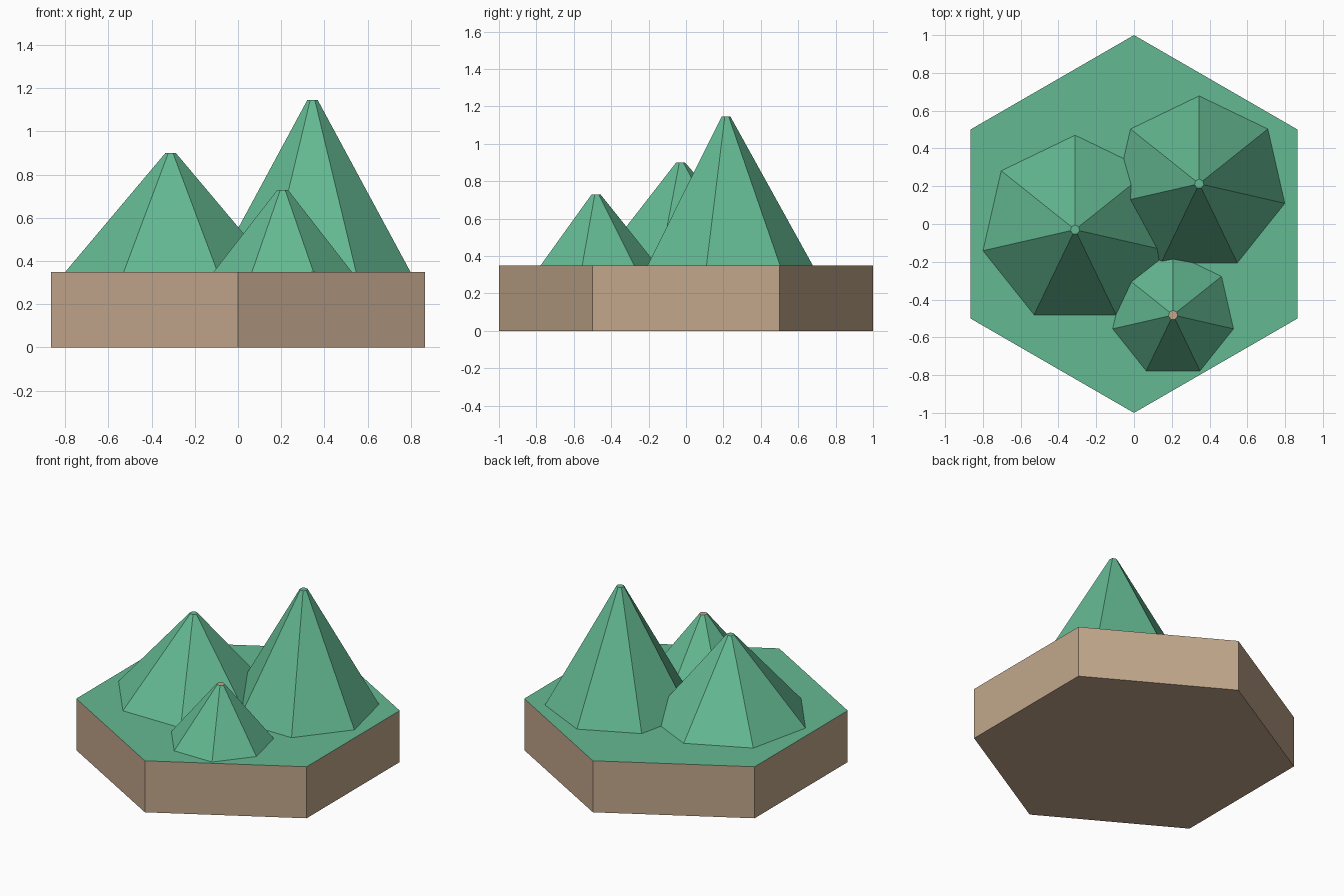
import bpy, bmesh, math

if "Cube" in bpy.data.objects:
    bpy.data.objects.remove(bpy.data.objects["Cube"])


def material(name, color):
    m = bpy.data.materials.new(name)
    m.diffuse_color = (*color, 1)
    m.use_nodes = True
    m.node_tree.nodes["Principled BSDF"].inputs["Base Color"].default_value = m.diffuse_color
    return m


GREEN = material("grass green", (0.127, 0.485, 0.287))
TAN = material("earth tan", (0.539, 0.386, 0.262))
BASE_TOP = 0.35


def frustum(name, sides, center, z0, z1, r0, r1, side_mat, top_mat, bottom=True):
    """Flat-sided prism or cone frustum with one corner pointing to +y."""
    bm = bmesh.new()
    rings = []
    for r, z in ((r0, z0), (r1, z1)):
        ring = []
        for i in range(sides):
            a = math.pi / 2 + 2 * math.pi * i / sides
            ring.append(bm.verts.new((center[0] + r * math.cos(a),
                                      center[1] + r * math.sin(a), z)))
        rings.append(ring)
    low, high = rings
    for i in range(sides):
        j = (i + 1) % sides
        bm.faces.new((low[i], low[j], high[j], high[i]))
    bm.faces.new(high).material_index = 1
    if bottom:
        bm.faces.new(low[::-1])
    mesh = bpy.data.meshes.new(name)
    bm.to_mesh(mesh)
    bm.free()
    mesh.materials.append(side_mat)
    mesh.materials.append(top_mat)
    obj = bpy.data.objects.new(name, mesh)
    bpy.context.collection.objects.link(obj)


# Hexagonal earth tile with a grass top
frustum("hex_base", 6, (0, 0), 0, BASE_TOP, 1.0, 1.0, TAN, GREEN)

# Seven-sided peaks with tiny flat tips, open where they meet the ground
for name, center, top, radius, tip in (
    ("left_mountain", (-0.312, -0.03), 0.90, 0.50, GREEN),
    ("tall_mountain", (0.345, 0.213), 1.145, 0.465, GREEN),
    ("small_mountain", (0.207, -0.482), 0.73, 0.328, TAN),
):
    frustum(name, 7, center, BASE_TOP, top, radius, 0.025, GREEN, tip, bottom=False)
